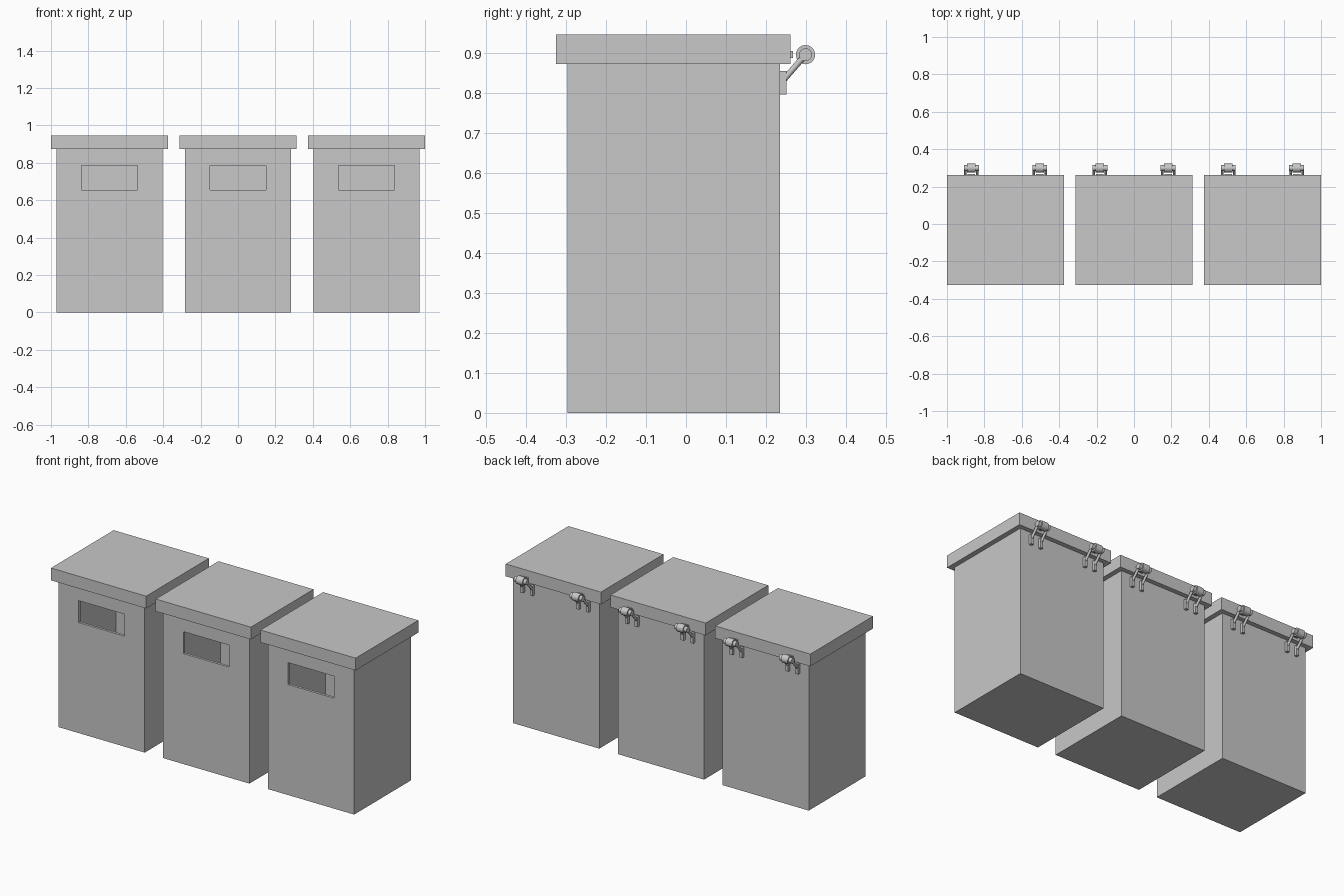
import bpy
import math
from mathutils import Vector

if "Cube" in bpy.data.objects:
    bpy.data.objects.remove(bpy.data.objects["Cube"], do_unlink=True)

grey = bpy.data.materials.new("plain_grey")
grey.use_nodes = True
grey.diffuse_color = (0.58, 0.58, 0.58, 1)
grey.node_tree.nodes["Principled BSDF"].inputs["Base Color"].default_value = grey.diffuse_color


def box(name, x, y, z):
    """Box from (min, max) spans on each axis."""
    spans = (x, y, z)
    bpy.ops.mesh.primitive_cube_add(size=1)
    ob = bpy.context.object
    ob.name = name
    for v in ob.data.vertices:
        v.co = [s[0] + (c + 0.5) * (s[1] - s[0]) for s, c in zip(spans, v.co)]
    ob.data.materials.append(grey)
    return ob


def rod(name, start, end, radius, sides=20):
    """Cylinder between two points."""
    a, b = Vector(start), Vector(end)
    bpy.ops.mesh.primitive_cylinder_add(
        vertices=sides, radius=radius, depth=(b - a).length, location=(a + b) / 2,
        rotation=(b - a).to_track_quat("Z", "Y").to_euler())
    ob = bpy.context.object
    ob.name = name
    ob.data.materials.append(grey)
    bpy.ops.object.shade_smooth_by_angle(angle=math.radians(40))
    return ob


def carve(ob, cutter):
    """Subtract the cutter, bake the result and discard the cutter."""
    mod = ob.modifiers.new("carve", "BOOLEAN")
    mod.operation = "DIFFERENCE"
    mod.solver = "EXACT"
    mod.object = cutter
    bpy.context.view_layer.objects.active = ob
    bpy.ops.object.modifier_apply(modifier=mod.name)
    bpy.data.objects.remove(cutter, do_unlink=True)


# Hollow thin-walled bin with an open slot in the front
HALF, FRONT, BACK, TOP, WALL = 0.283, -0.297, 0.235, 0.873, 0.015
body = box("bin_body", (-HALF, HALF), (FRONT, BACK), (0, TOP))
carve(body, box("cavity", (WALL - HALF, HALF - WALL),
                (FRONT + WALL, BACK - WALL), (WALL, 1)))
carve(body, box("slot", (-0.15, 0.15), (FRONT - 0.1, FRONT + 0.1), (0.655, 0.785)))

# Overhanging lid
lid = box("bin_lid", (-0.312, 0.312), (-0.325, 0.262), (TOP, 0.946))
parts = [body, lid]

# Two hinges: drum on a pin, held by a pair of arms and wall brackets
PIN_Y, PIN_Z = 0.299, 0.896
for hx in (-0.183, 0.183):
    parts.append(rod("hinge_drum", (hx - 0.022, PIN_Y, PIN_Z),
                     (hx + 0.022, PIN_Y, PIN_Z), 0.024))
    parts.append(rod("hinge_pin", (hx - 0.04, PIN_Y, PIN_Z),
                     (hx + 0.04, PIN_Y, PIN_Z), 0.016))
    parts.append(box("hinge_lid_tab", (hx - 0.02, hx + 0.02),
                     (0.255, 0.268), (0.888, 0.905)))
    for side in (-1, 1):
        ax = hx + side * 0.032
        parts.append(rod("hinge_arm", (ax, 0.245, 0.834),
                         (ax, PIN_Y, PIN_Z), 0.0075, 12))
        parts.append(box("hinge_bracket", (ax - 0.009, ax + 0.009),
                         (BACK - 0.005, 0.252), (0.797, 0.855)))

# Row of three identical bins
SPACING = 0.687
for part in parts:
    for step in (-1, 1):
        twin = part.copy()
        twin.location.x += step * SPACING
        bpy.context.collection.objects.link(twin)
